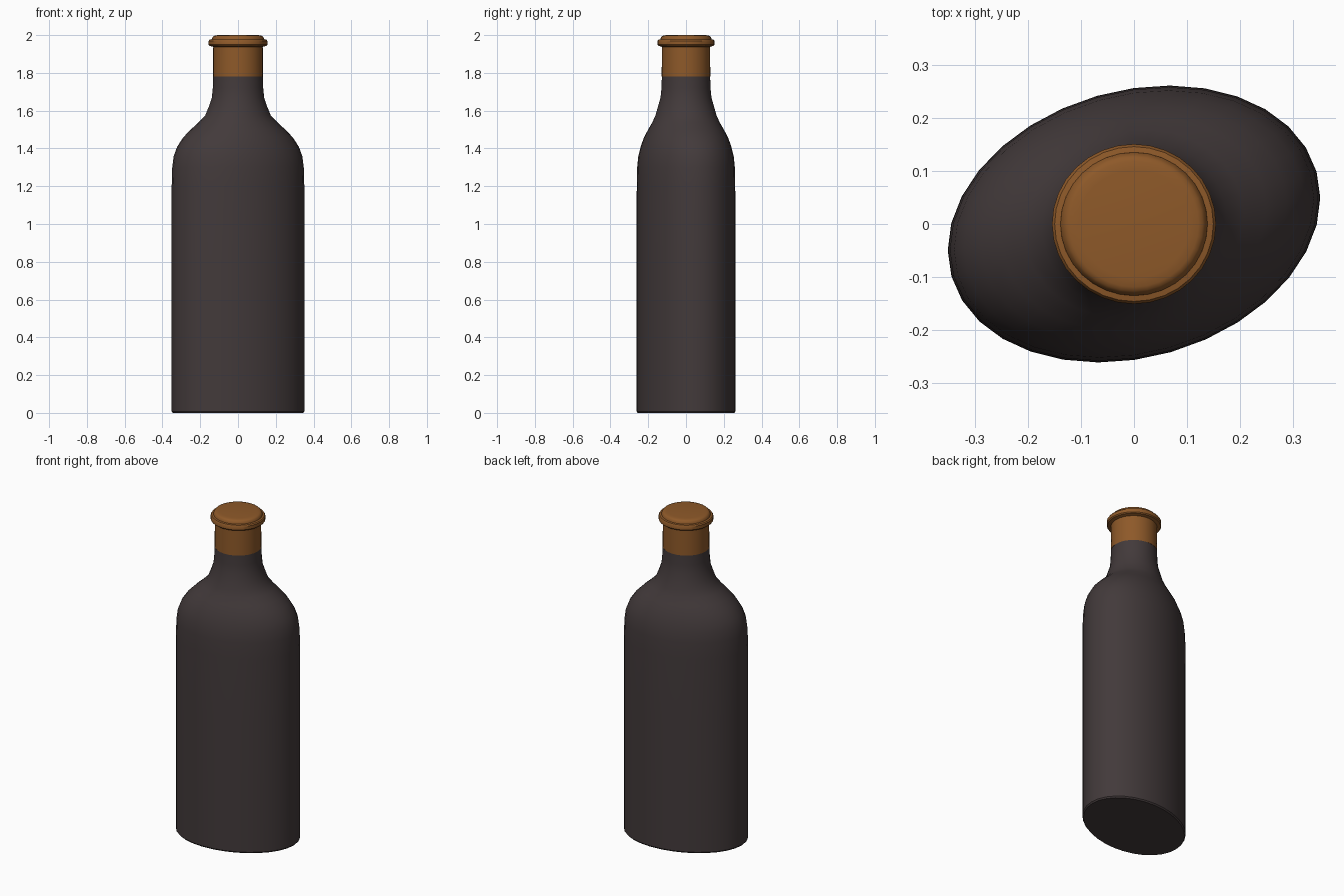
import bpy, bmesh, math

if "Cube" in bpy.data.objects:
    bpy.data.objects.remove(bpy.data.objects["Cube"])

SIDES = 32


def material(name, rgb):
    m = bpy.data.materials.new(name)
    m.diffuse_color = (*rgb, 1)
    m.use_nodes = True
    m.node_tree.nodes["Principled BSDF"].inputs["Base Color"].default_value = m.diffuse_color
    return m


def loft(name, rings, turn, mat, angle):
    """Stack elliptical rings (z, half length, half width), capped at both ends."""
    bm = bmesh.new()
    loops = []
    c, s = math.cos(turn), math.sin(turn)
    for z, a, b in rings:
        loop = []
        for i in range(SIDES):
            t = 2 * math.pi * i / SIDES
            u, v = a * math.cos(t), b * math.sin(t)
            loop.append(bm.verts.new((u * c - v * s, u * s + v * c, z)))
        loops.append(loop)
    for lo, hi in zip(loops, loops[1:]):
        for i in range(SIDES):
            j = (i + 1) % SIDES
            bm.faces.new((lo[i], lo[j], hi[j], hi[i]))
    bm.faces.new(loops[0][::-1])
    bm.faces.new(loops[-1])
    me = bpy.data.meshes.new(name)
    bm.to_mesh(me)
    bm.free()
    ob = bpy.data.objects.new(name, me)
    bpy.context.collection.objects.link(ob)
    me.materials.append(mat)
    bpy.ops.object.select_all(action='DESELECT')
    ob.select_set(True)
    bpy.context.view_layer.objects.active = ob
    bpy.ops.object.shade_smooth_by_angle(angle=math.radians(angle))
    return ob


dark = material("dark_glass", (0.055, 0.042, 0.043))
tan = material("cork_brown", (0.27, 0.1, 0.022))

# Flattened oval body, turned about z, blending into a round neck
loft("bottle_body", [
    (0.0, 0.352, 0.246), (0.008, 0.358, 0.252), (0.4, 0.359, 0.252), (0.8, 0.359, 0.252),
    (1.2, 0.358, 0.251), (1.30, 0.355, 0.249), (1.36, 0.347, 0.243),
    (1.41, 0.328, 0.231), (1.46, 0.294, 0.215), (1.50, 0.254, 0.195),
    (1.54, 0.209, 0.175), (1.575, 0.175, 0.161), (1.62, 0.156, 0.149),
    (1.67, 0.139, 0.135), (1.72, 0.134, 0.130), (1.78, 0.132, 0.128),
], math.radians(16), dark, 35)

# Stopper: sleeve, flared lip, groove and slightly domed top
profile = [
    (1.78, 0.132), (1.938, 0.131), (1.943, 0.150), (1.949, 0.155),
    (1.969, 0.155), (1.976, 0.150), (1.978, 0.139), (1.983, 0.138),
    (1.990, 0.134), (1.995, 0.130), (1.998, 0.122), (2.0, 0.105),
]
loft("stopper", [(z, r, r * 0.975) for z, r in profile], 0, tan, 35)
